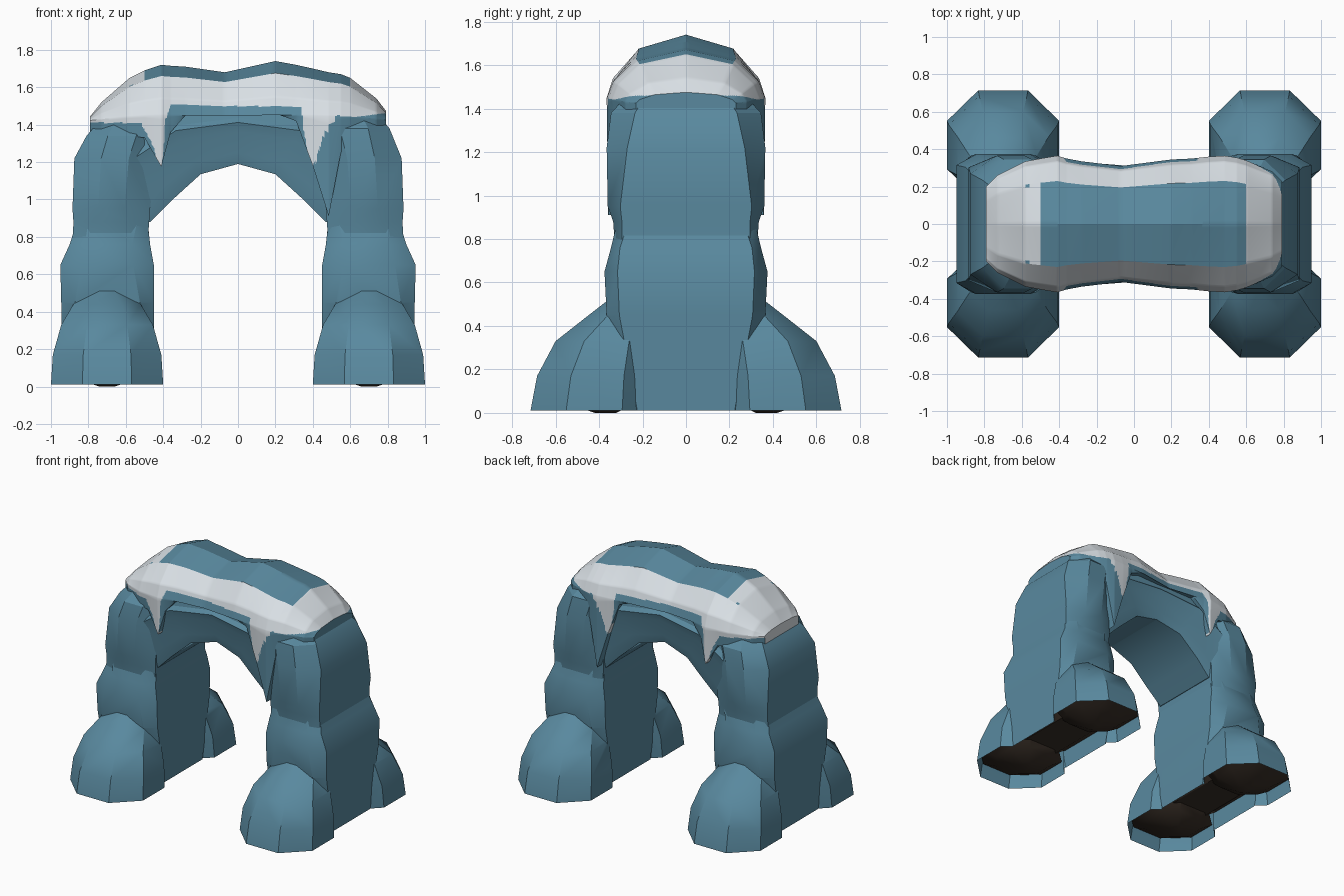
import bpy, bmesh, math

if "Cube" in bpy.data.objects:
    bpy.data.objects.remove(bpy.data.objects["Cube"])


def material(name, col):
    m = bpy.data.materials.new(name)
    m.diffuse_color = (*col, 1)
    m.use_nodes = True
    m.node_tree.nodes["Principled BSDF"].inputs["Base Color"].default_value = m.diffuse_color
    return m


ROCK = material("blue rock", (0.10, 0.25, 0.345))
SNOW = material("snow", (0.70, 0.75, 0.79))
EARTH = material("dark earth", (0.04, 0.028, 0.02))


def smooth(ob, angle=28):
    bpy.ops.object.select_all(action='DESELECT')
    ob.select_set(True)
    bpy.context.view_layer.objects.active = ob
    bpy.ops.object.shade_smooth_by_angle(angle=math.radians(angle))


def finish(name, bm, mats):
    bmesh.ops.recalc_face_normals(bm, faces=bm.faces)
    me = bpy.data.meshes.new(name)
    bm.to_mesh(me)
    bm.free()
    ob = bpy.data.objects.new(name, me)
    bpy.context.collection.objects.link(ob)
    for m in mats:
        me.materials.append(m)
    smooth(ob)
    return ob


def loft(rings):
    bm = bmesh.new()
    loops = [[bm.verts.new(p) for p in r] for r in rings]
    n = len(loops[0])
    for a, b in zip(loops, loops[1:]):
        for i in range(n):
            j = (i + 1) % n
            bm.faces.new((a[i], a[j], b[j], b[i]))
    bm.faces.new(loops[0])
    bm.faces.new(loops[-1])
    return bm


def octagon(z, x0, x1, y0, y1, cx=0.28, cy=0.28):
    # chamfered rectangle at height z
    dx, dy = (x1 - x0) * cx, (y1 - y0) * cy
    return [(x0 + dx, y0, z), (x1 - dx, y0, z), (x1, y0 + dy, z), (x1, y1 - dy, z),
            (x1 - dx, y1, z), (x0 + dx, y1, z), (x0, y1 - dy, z), (x0, y0 + dy, z)]


def flip(rings, sx, sy=1):
    return [[(x * sx, y * sy, z) for x, y, z in r] for r in rings]


def union(base, other):
    mod = base.modifiers.new("join", 'BOOLEAN')
    mod.operation, mod.solver, mod.object = 'UNION', 'EXACT', other
    bpy.context.view_layer.objects.active = base
    bpy.ops.object.modifier_apply(modifier=mod.name)
    bpy.data.objects.remove(other)


# z, inner x, outer x, half depth, chamfer along x, chamfer along y
LOWER = [(0.012, 0.45, 0.935, 0.28, 0.12, 0.10), (0.45, 0.45, 0.945, 0.365, 0.15, 0.08),
         (0.65, 0.45, 0.95, 0.375, 0.22, 0.08), (0.76, 0.47, 0.90, 0.345, 0.22, 0.06),
         (0.95, 0.49, 0.84, 0.30, 0.1, 0.1)]
UPPER = [(0.74, 0.485, 0.885, 0.325, 0.2, 0.05), (0.88, 0.475, 0.88, 0.335, 0.25, 0.06),
         (0.95, 0.47, 0.885, 0.36, 0.33, 0.08), (1.22, 0.44, 0.875, 0.365, 0.33, 0.13),
         (1.38, 0.43, 0.81, 0.345, 0.3, 0.16), (1.45, 0.45, 0.75, 0.28, 0.3, 0.16)]
FOOT = [(0.012, 0.30, 0.13, 0.715), (0.17, 0.29, 0.13, 0.685), (0.33, 0.245, 0.13, 0.60),
        (0.44, 0.18, 0.13, 0.46), (0.51, 0.09, 0.15, 0.37)]

for sx, side in ((-1, "left"), (1, "right")):
    # upper pillar
    drop = 0.04 if sx < 0 else 0
    finish(side + "_upper_pillar",
           loft(flip([octagon(z - drop * (z > 1.3), a, b, -w, w, cx, cy)
                      for z, a, b, w, cx, cy in UPPER], sx)), [ROCK])
    # lower pillar joined with its two boulder feet, open underneath
    base = finish(side + "_base", loft(flip([octagon(z, a, b, -w, w, cx, cy)
                                             for z, a, b, w, cx, cy in LOWER], sx)), [ROCK])
    for sy, end in ((-1, "front"), (1, "back")):
        foot = finish("foot", loft(flip([octagon(z, 0.7 - h, 0.7 + h, a, b)
                                         for z, h, a, b in FOOT], sx, sy)), [ROCK])
        union(base, foot)
        # dark earth bulging inside the foot
        rings = [octagon(z, 0.7 - h, 0.7 + h, a, b) for z, h, a, b in
                 ((0.11, 0.285, 0.16, 0.69), (0.05, 0.19, 0.22, 0.57), (0.0, 0.04, 0.32, 0.42))]
        finish(f"{side}_{end}_foot_underside", loft(flip(rings, sx, sy)), [EARTH])
    bm = bmesh.new()
    bm.from_mesh(base.data)
    under = [f for f in bm.faces if all(v.co.z < 0.02 for v in f.verts)]
    bmesh.ops.delete(bm, geom=under, context='FACES')
    bm.to_mesh(base.data)
    bm.free()
    smooth(base)
    rings = [octagon(z, a, b, -0.27, 0.27, 0.1, 0.1) for z, a, b in
             ((0.15, 0.455, 0.93), (0.09, 0.55, 0.84))]
    finish(side + "_pillar_underside", loft(flip(rings, sx)), [EARTH])

# arch beam: inner point, outer point, half width
half = [((0.47, 0.88), (0.80, 0.92), 0.32), ((0.36, 0.99), (0.70, 1.25), 0.33),
        ((0.20, 1.135), (0.38, 1.45), 0.325), ((0.0, 1.19), (0.0, 1.49), 0.30)]
path = [((-a[0], a[1]), (-b[0], b[1]), w) for a, b, w in half] + half[-2::-1]
rings = []
for a, b, w in path:
    prof = [(0, 0.84), (0.2, 0.91), (0.58, 0.97), (0.74, 1.03), (0.82, 0.95), (1, 0.92)]
    rings.append([(a[0] + (b[0] - a[0]) * t, k * w, a[1] + (b[1] - a[1]) * t)
                  for t, k in prof + [(t, -k) for t, k in prof[::-1]]])
finish("arch_beam", loft(rings), [ROCK])

# snow-topped cap with hanging spikes: x, top, half width, bottom
CAP = [(-0.79, 1.445, 0.20, 1.36), (-0.73, 1.52, 0.26, 1.33), (-0.58, 1.65, 0.335, 1.34),
       (-0.50, 1.69, 0.35, 1.33), (-0.41, 1.72, 0.365, 1.175), (-0.36, 1.715, 0.35, 1.36),
       (-0.28, 1.71, 0.335, 1.45), (-0.07, 1.68, 0.31, 1.46), (0.20, 1.74, 0.345, 1.46),
       (0.31, 1.72, 0.35, 1.42), (0.40, 1.70, 0.36, 1.18), (0.485, 1.68, 0.365, 0.91),
       (0.55, 1.67, 0.355, 1.25), (0.60, 1.65, 0.34, 1.35), (0.74, 1.54, 0.28, 1.33),
       (0.79, 1.475, 0.23, 1.30)]
rings = []
for x, top, w, bot in CAP:
    d = top - 1.42
    pts = [(0.63, top - 0.2 * d), (0.92, top - 0.6 * d), (1.0, top - 0.9 * d), (0.98, bot)]
    rings.append([(x, -k * w, z) for k, z in pts[::-1]] + [(x, 0, top)]
                 + [(x, k * w, z) for k, z in pts])
bm = loft(rings)
bmesh.ops.subdivide_edges(bm, edges=bm.edges[:], cuts=11, use_grid_fill=True)
EDGE = [(-0.9, 1.41), (-0.52, 1.41), (-0.46, 1.30), (-0.41, 1.15), (-0.395, 1.30), (-0.39, 1.42),
        (-0.36, 1.505), (0.34, 1.495), (0.35, 1.38), (0.39, 1.15), (0.42, 1.22), (0.45, 1.32),
        (0.53, 1.45), (0.62, 1.44), (0.78, 1.46), (0.9, 1.46)]


def snow_line(x):
    for (x0, z0), (x1, z1) in zip(EDGE, EDGE[1:]):
        if x <= x1:
            return z0 + (z1 - z0) * (x - x0) / (x1 - x0)
    return 1.46


for f in bm.faces:
    c = f.calc_center_median()
    f.material_index = int(c.z > snow_line(c.x) and f.normal.z > -0.9)
finish("snow_cap", bm, [ROCK, SNOW])
